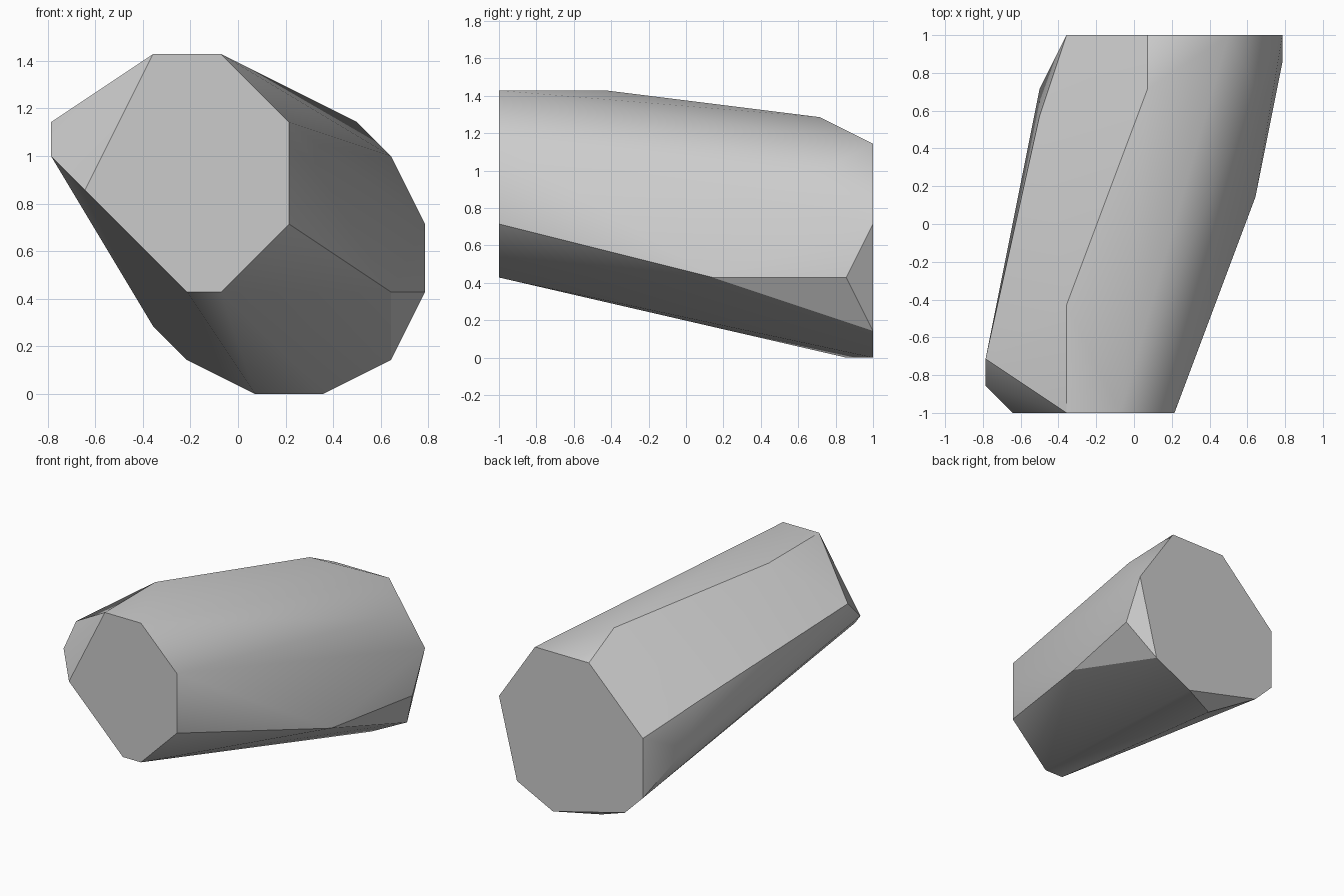
import bpy
import bmesh
import math
from mathutils import Vector

# Remove the default object
default_cube = bpy.data.objects.get("Cube")
if default_cube:
    bpy.data.objects.remove(default_cube, do_unlink=True)

# The stone is cut on a regular lattice: 14 steps along its length
STEP = 1 / 7
ORIGIN = Vector((5.5, 7, 0))


def lattice(x, y, z):
    """Turn lattice steps into a position centred on the ground."""
    return (Vector((x, y, z)) - ORIGIN) * STEP


def ring(y, outline):
    """Flat outline standing at one depth."""
    return [lattice(x, y, z) for x, z in outline]


# Flat cut at the front
front_cut = ring(0, [(3, 10), (5, 10), (7, 8), (7, 5), (5, 3), (4, 3), (1, 6)])

# Flat cut at the back
back_cut = ring(14, [(9, 8), (6, 8), (3, 5), (3, 2), (4, 1), (8, 0), (10, 1), (11, 5)])

# Corners along the body between the two cuts
upper_corners = [lattice(3, 4, 10), lattice(6, 12, 9), lattice(10, 12, 7)]
right_corners = [lattice(10, 8, 3), lattice(11, 13, 3), lattice(6, 13, 0)]
left_corners = [lattice(0, 1, 7), lattice(0, 2, 8), lattice(2, 11, 6), lattice(2, 12, 4)]

# Wrap every corner in one convex skin
bm = bmesh.new()
for corner in front_cut + back_cut + upper_corners + right_corners + left_corners:
    bm.verts.new(corner)
bmesh.ops.convex_hull(bm, input=list(bm.verts), use_existing_faces=False)
bmesh.ops.dissolve_limit(bm, angle_limit=math.radians(0.5),
                         verts=list(bm.verts), edges=list(bm.edges))
bmesh.ops.recalc_face_normals(bm, faces=list(bm.faces))
mesh = bpy.data.meshes.new("stone_body")
bm.to_mesh(mesh)
bm.free()

stone = bpy.data.objects.new("stone_body", mesh)
bpy.context.collection.objects.link(stone)

# Plain grey material
grey = bpy.data.materials.new("light_grey")
grey.use_nodes = True
colour = (0.6, 0.6, 0.6, 1)
grey.diffuse_color = colour
for node in grey.node_tree.nodes:
    if node.type == "BSDF_PRINCIPLED":
        node.inputs["Base Color"].default_value = colour
mesh.materials.append(grey)

# Soft body with crisp edges around the cuts
bpy.ops.object.select_all(action="DESELECT")
stone.select_set(True)
bpy.context.view_layer.objects.active = stone
bpy.ops.object.shade_smooth_by_angle(angle=math.radians(30))
